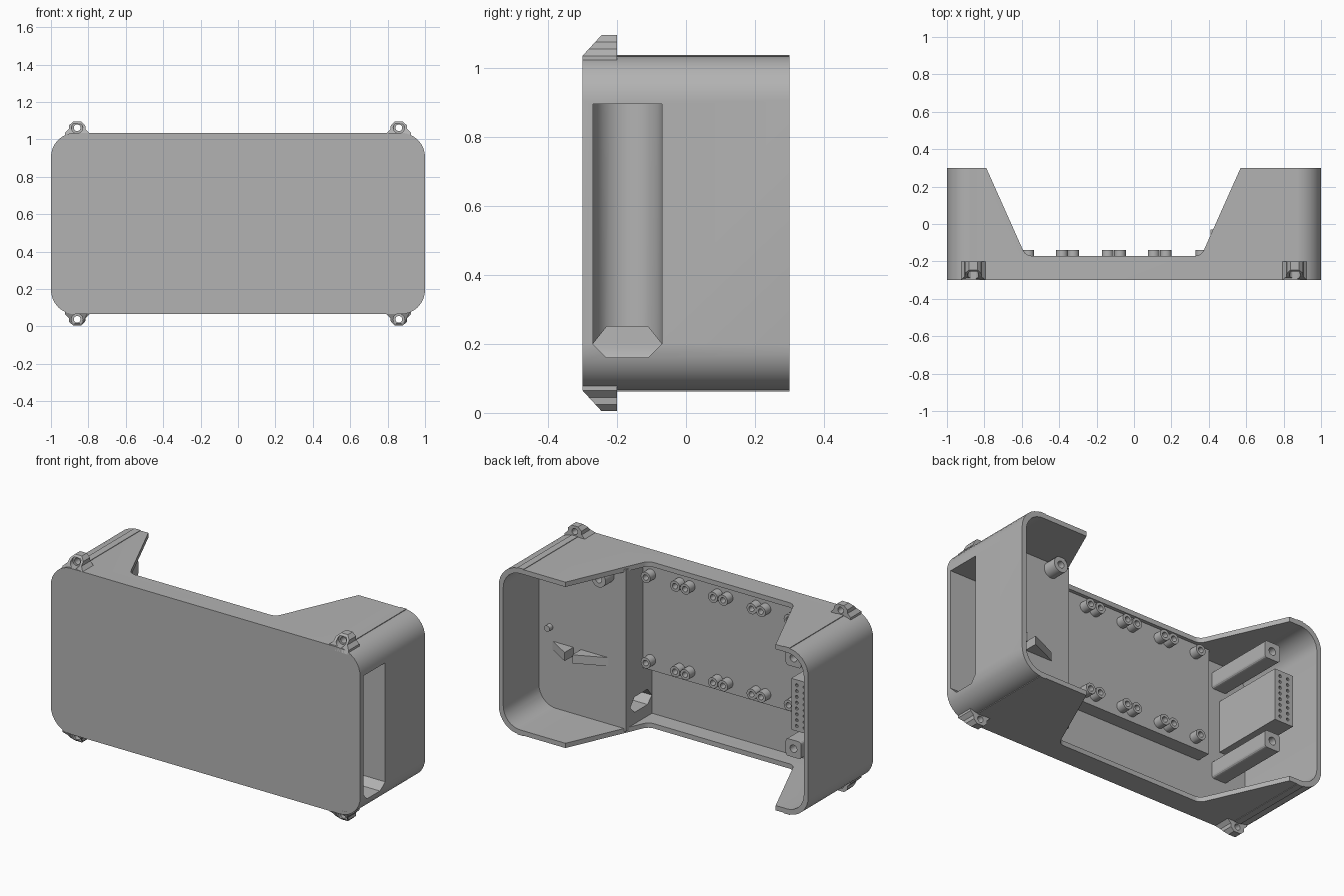
import bpy
import bmesh
import math
from mathutils import Vector

cube = bpy.data.objects.get("Cube")
if cube:
    bpy.data.objects.remove(cube, do_unlink=True)

grey = bpy.data.materials.new("matte_grey")
grey.use_nodes = True
grey.diffuse_color = (0.45, 0.45, 0.45, 1)
grey.node_tree.nodes["Principled BSDF"].inputs["Base Color"].default_value = grey.diffuse_color

FRONT, BACK, WALL, MID = -0.3, 0.3, 0.028, 0.55
HALF_H = 0.485


def rounded(points, radius, steps=8):
    """Replace each corner of a polygon with a smooth curve."""
    out = []
    pts = [Vector(p) for p in points]
    for i, p in enumerate(pts):
        a = p + (pts[i - 1] - p).normalized() * radius
        b = p + (pts[(i + 1) % len(pts)] - p).normalized() * radius
        w = math.sqrt(0.5)
        for k in range(steps + 1):
            t = k / steps
            c0, c1, c2 = (1 - t) ** 2, 2 * t * (1 - t) * w, t * t
            out.append((a * c0 + p * c1 + b * c2) / (c0 + c1 + c2))
    return out


def rect(x0, x1, z0, z1):
    return [(x0, z0), (x1, z0), (x1, z1), (x0, z1)]


def circle(x, z, r, n=24):
    return [(x + r * math.cos(math.tau * k / n), z + r * math.sin(math.tau * k / n)) for k in range(n)]


def prism(name, pts, lo, hi, axis="y"):
    """Extrude a closed profile along one axis."""
    place = {"x": lambda a, b, d: (d, a, b), "y": lambda a, b, d: (a, d, b),
             "z": lambda a, b, d: (a, b, d)}[axis]
    bm = bmesh.new()
    base = bm.faces.new([bm.verts.new(place(p[0], p[1], lo)) for p in pts])
    top = bmesh.ops.extrude_face_region(bm, geom=[base])["geom"]
    shift = Vector(place(0, 0, hi - lo))
    bmesh.ops.translate(bm, verts=[v for v in top if isinstance(v, bmesh.types.BMVert)], vec=shift)
    bmesh.ops.recalc_face_normals(bm, faces=bm.faces)
    mesh = bpy.data.meshes.new(name)
    bm.to_mesh(mesh)
    bm.free()
    mesh.materials.append(grey)
    obj = bpy.data.objects.new(name, mesh)
    bpy.context.collection.objects.link(obj)
    return obj


def activate(obj):
    bpy.ops.object.select_all(action="DESELECT")
    obj.select_set(True)
    bpy.context.view_layer.objects.active = obj


def cut(obj, *cutters):
    activate(obj)
    for c in cutters:
        mod = obj.modifiers.new("cut", "BOOLEAN")
        mod.operation, mod.solver, mod.object = "DIFFERENCE", "EXACT", c
        bpy.ops.object.modifier_apply(modifier=mod.name)


def discard(*objs):
    for o in objs:
        bpy.data.objects.remove(o, do_unlink=True)


def shell_outline(inset, radius):
    return rounded(rect(-1 + inset, 1 - inset, MID - HALF_H + inset, MID + HALF_H - inset), radius)


# Shell: rounded tray, open at the back, with a wide notch in roof and floor
shell = prism("shell", shell_outline(0, 0.13), FRONT, BACK)
cavity = prism("cavity_cutter", shell_outline(WALL, 0.11), FRONT + WALL, BACK + 0.1)
notch_pts = rounded([(-0.58, -0.17), (0.36, -0.17), (0.57, 0.3), (0.7, 0.6), (-0.93, 0.6), (-0.79, 0.3)], 0.03, 4)
notch = prism("notch_cutter", notch_pts, -0.2, 1.4, "z")

# Side pocket, with a rounded inner end and a cable passage
pocket_side = [(-0.27, 0.2), (-0.23, 0.16), (-0.11, 0.16), (-0.07, 0.2), (-0.07, 0.895), (-0.27, 0.895)]
pocket = prism("pocket_cutter", pocket_side, 0.56, 1.1, "x")
arc = [(0.561 - 0.1 * math.sin(math.pi * k / 12), -0.17 + 0.1 * math.cos(math.pi * k / 12)) for k in range(13)]
pocket_end = prism("pocket_end_cutter", arc, 0.2, 0.895, "z")
passage_pts = [(-0.27, 0.2), (-0.23, 0.16), (-0.11, 0.16), (-0.07, 0.2), (-0.11, 0.25), (-0.23, 0.25)]
passage = prism("passage_cutter", passage_pts, 0.3, 0.6, "x")

duct = prism("side_duct", shell_outline(0.012, 0.12), FRONT + 0.01, -0.03)
duct_trim = prism("duct_trim", rect(-1.2, 0.41, -0.2, 1.4), -0.5, 0.2)
cut(shell, cavity, notch, pocket)
cut(duct, duct_trim, pocket, pocket_end, passage)
discard(cavity, notch, pocket, pocket_end, passage, duct_trim)

# Raised mounting slab above the lower cable trough
prism("mounting_slab", rect(-0.66, 0.42, 0.39, 1.015), FRONT + 0.01, -0.19)


def tube(name, x, z, r, hole, lo, hi, depth):
    post = prism(name, circle(x, z, r), lo, hi)
    bore = prism("bore_cutter", circle(x, z, hole, 16), hi - depth, hi + 0.1)
    cut(post, bore)
    discard(bore)
    return post


# Two rows of standoffs: single ones at the ends, pairs between
smooth = [shell, duct]
for z in (0.45, 0.95):
    for x in (0.36, 0.17, 0.105, -0.075, -0.14, -0.325, -0.385, -0.565):
        smooth.append(tube("standoff", x, z, 0.031, 0.016, -0.2, -0.14, 0.045))

# Square screw posts at the right end
for z in (0.37, 0.9):
    post = prism("screw_post", rounded(rect(-0.85, -0.75, z - 0.05, z + 0.05), 0.015, 3), FRONT + 0.01, 0.15)
    bore = prism("bore_cutter", circle(-0.8, z, 0.022), 0.05, 0.3)
    cut(post, bore)
    discard(bore)

# Connector block with two columns of pin holes
block = prism("connector_block", rect(-0.92, -0.8, 0.49, 0.79), FRONT + 0.01, 0.17)
for x in (-0.885, -0.835):
    for k in range(8):
        pin = prism("pin_cutter", circle(x, 0.52 + k * 0.034, 0.009, 10), 0.14, 0.3)
        cut(block, pin)
        discard(pin)

# Compartment details: screw boss, peg and two ramp clips
smooth.append(tube("screw_boss", 0.53, 0.965, 0.045, 0.02, -0.05, 0.05, 0.07))
smooth.append(prism("peg", circle(0.9, 0.56, 0.018), -0.05, 0.0))
for tip, heel in ((0.9, 0.75), (0.5, 0.7)):
    prism("ramp_clip", [(tip, -0.04), (heel, -0.04), (heel, 0.05)], 0.43, 0.48, "z")

# Corner lugs with sloped fronts, and the low ribs running behind them
for side in (-1, 1):
    for up in (-1, 1):
        x = side * 0.86
        arch = [(x - 0.065, 0.46), (x + 0.065, 0.46), (x + 0.065, 0.485), (x + 0.045, 0.505),
                (x + 0.043, 0.525), (x + 0.022, 0.545), (x - 0.022, 0.545),
                (x - 0.043, 0.525), (x - 0.045, 0.505), (x - 0.065, 0.485)]
        lug = prism("corner_lug", [(a, MID + up * b) for a, b in arch], FRONT, -0.2)
        for v in lug.data.vertices:
            rise = abs(v.co.z - MID) - HALF_H
            if v.co.y < -0.25 and rise > 0:
                v.co.y += rise * 0.92
        hole = prism("lug_hole_cutter", circle(x, MID + up * 0.512, 0.018), -0.4, 0)
        sink = prism("lug_sink_cutter", circle(x, MID + up * 0.512, 0.03), -0.4, -0.255)
        cut(lug, hole, sink)
        discard(hole, sink)
        z0, z1 = sorted((MID + up * 0.465, MID + up * 0.488))
        prism("roof_rib" if up > 0 else "floor_rib", rect(x - 0.02, x + 0.02, z0, z1), -0.22, BACK)

for obj in smooth:
    activate(obj)
    bpy.ops.object.shade_smooth_by_angle(angle=math.radians(30))
